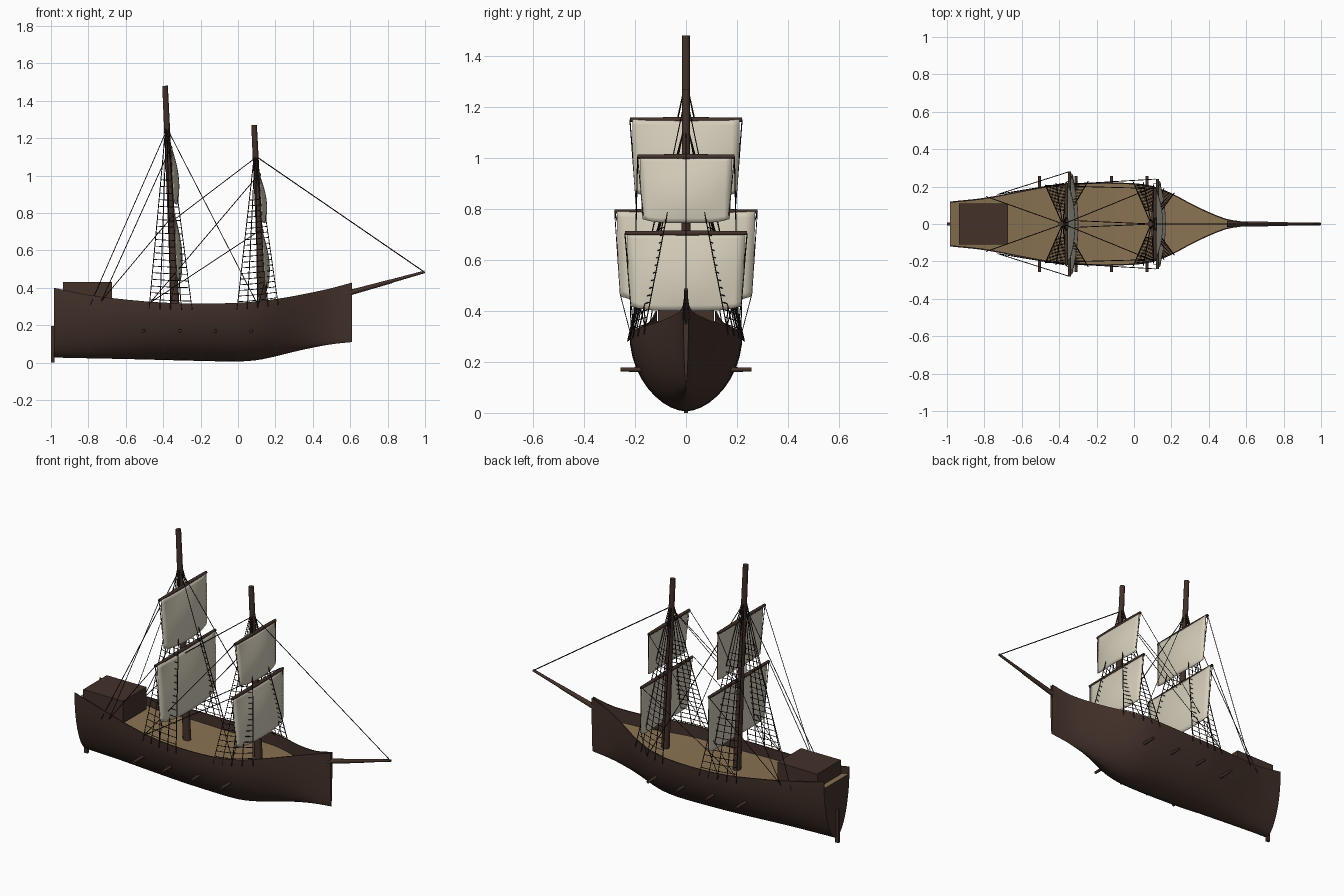
import bpy, bmesh, math
from mathutils import Vector

cube = bpy.data.objects.get("Cube")
if cube:
    bpy.data.objects.remove(cube, do_unlink=True)


def material(name, rgb):
    m = bpy.data.materials.new(name)
    m.use_nodes = True
    m.diffuse_color = (*rgb, 1)
    m.node_tree.nodes["Principled BSDF"].inputs["Base Color"].default_value = (*rgb, 1)
    return m


WOOD = material("dark brown wood", (0.056, 0.031, 0.023))
DECK = material("tan deck", (0.25, 0.17, 0.085))
CANVAS = material("cream canvas", (0.66, 0.61, 0.49))
ROPE = material("dark rope", (0.020, 0.011, 0.009))


def finish(name, bm, mats, smooth=True):
    bmesh.ops.recalc_face_normals(bm, faces=bm.faces)
    me = bpy.data.meshes.new(name)
    bm.to_mesh(me)
    bm.free()
    ob = bpy.data.objects.new(name, me)
    bpy.context.collection.objects.link(ob)
    for m in mats:
        me.materials.append(m)
    if smooth:
        bpy.ops.object.select_all(action='DESELECT')
        ob.select_set(True)
        bpy.context.view_layer.objects.active = ob
        bpy.ops.object.shade_smooth_by_angle(angle=math.radians(40))
    return ob


def bars(name, items, mat, sides=4):
    """Tapered round bars, each given as start, end, start radius, end radius."""
    bm = bmesh.new()
    for a, b, r1, r2 in items:
        a, b = Vector(a), Vector(b)
        geo = bmesh.ops.create_cone(bm, cap_ends=True, segments=sides,
                                    radius1=r1, radius2=r2, depth=(b - a).length)
        turn = (b - a).to_track_quat('Z', 'Y').to_matrix().to_4x4()
        turn.translation = (a + b) / 2
        bmesh.ops.transform(bm, matrix=turn, verts=geo["verts"])
    return finish(name, bm, [mat], sides > 4)


def box(name, lo, hi, mat):
    bm = bmesh.new()
    geo = bmesh.ops.create_cube(bm, size=1)
    for v in geo["verts"]:
        v.co = [l + (c + 0.5) * (h - l) for c, l, h in zip(v.co, lo, hi)]
    return finish(name, bm, [mat], False)


# Hull stations: x, half width, keel height, rail height
STATIONS = [(-0.985, 0.12, 0.027, 0.40), (-0.8, 0.14, 0.023, 0.362), (-0.6, 0.178, 0.019, 0.337),
            (-0.4, 0.212, 0.014, 0.321), (-0.2, 0.222, 0.009, 0.315), (0.0, 0.218, 0.006, 0.32),
            (0.1, 0.203, 0.013, 0.328), (0.2, 0.165, 0.033, 0.34), (0.3, 0.112, 0.058, 0.356),
            (0.4, 0.064, 0.08, 0.376), (0.5, 0.026, 0.098, 0.398), (0.61, 0.010, 0.11, 0.428)]


def station(x):
    """Smoothly interpolated hull station."""
    i = max(k for k in range(len(STATIONS) - 1) if STATIONS[k][0] <= x + 1e-6)
    p = [STATIONS[min(max(i + k, 0), len(STATIONS) - 1)] for k in (-1, 0, 1, 2)]
    h = p[2][0] - p[1][0]
    t = (x - p[1][0]) / h
    out = []
    for c in (1, 2, 3):
        m1 = (p[2][c] - p[0][c]) / (p[2][0] - p[0][0]) * h
        m2 = (p[3][c] - p[1][c]) / (p[3][0] - p[1][0]) * h
        out.append((2*t**3 - 3*t*t + 1) * p[1][c] + (t**3 - 2*t*t + t) * m1
                   + (3*t*t - 2*t**3) * p[2][c] + (t**3 - t*t) * m2)
    return out


# Hull with bulwarks and deck, lofted along x
bm = bmesh.new()
rings, N = [], 20
for i in range(41):
    x = -0.985 + 1.595 * i / 40
    w, low, top = station(x)
    pts = []
    for k in range(N + 1):
        a = math.pi * (k / N - 0.5)
        y = math.copysign(abs(math.sin(a)) ** 1.12, a) * w
        pts.append((x, y, low + (top - low) * (1 - math.cos(a))))
    inner = max(w - 0.007, w * 0.3)
    deck = top - 0.04 - 0.04 * (i / 40) ** 0.7
    pts += [(x, inner, top), (x, inner, deck), (x, -inner, deck), (x, -inner, top)]
    rings.append([bm.verts.new(p) for p in pts])
count = len(rings[0])
for r, s in zip(rings, rings[1:]):
    for k in range(count):
        n = (k + 1) % count
        f = bm.faces.new((r[k], r[n], s[n], s[k]))
        f.material_index = 1 if k == N + 2 else 0
bm.faces.new(rings[0])
bm.faces.new(rings[-1])
finish("hull", bm, [WOOD, DECK])

box("rudder", (-1.0, -0.007, 0.0), (-0.98, 0.007, 0.195), WOOD)
box("stern_cabin", (-0.935, -0.11, 0.30), (-0.675, 0.11, 0.43), WOOD)
bars("bowsprit", [((0.5, 0, 0.347), (0.82, 0, 0.435), 0.016, 0.011),
                  ((0.8, 0, 0.43), (0.998, 0, 0.485), 0.010, 0.007)], WOOD, 10)
bars("guns", [((x, s * 0.15, 0.17), (x, s * 0.257, 0.17), 0.010, 0.008)
              for x in (-0.505, -0.31, -0.12, 0.07) for s in (-1, 1)], WOOD, 10)


def sail(name, x, top, bottom, half):
    """Curved sail hanging from a yard, billowing forward."""
    bm = bmesh.new()
    n = 14
    grid = []
    for j in range(n + 1):
        v = j / n
        row = []
        for i in range(n + 1):
            u = 2 * i / n - 1
            drop = v * (top - bottom) * (1 - 0.06 * u ** 4)
            push = 0.012 * v + 0.032 * math.sin(math.pi * 0.8 * v) * (1 - u * u)
            row.append(bm.verts.new((x + push, u * half * (1 - 0.05 * v * v), top - drop)))
        grid.append(row)
    for a, b in zip(grid, grid[1:]):
        for i in range(n):
            bm.faces.new((a[i], a[i + 1], b[i + 1], b[i]))
    ob = finish(name, bm, [CANVAS])
    mod = ob.modifiers.new("cloth thickness", 'SOLIDIFY')
    mod.thickness = 0.004


def rigging(name, foot, head, yards, split, peak, spread):
    """One mast with its yards, sails, shrouds and ratlines."""
    foot, head = Vector(foot), Vector(head)

    def at(z):
        return foot.lerp(head, (z - foot.z) / (head.z - foot.z))

    bars(name + "_mast", [(foot, at(split + 0.02), 0.023, 0.018),
                          (at(split - 0.06), head, 0.018, 0.015)], WOOD, 12)
    ropes = []
    for label, (z, half, bottom) in zip(("lower", "upper"), yards):
        x = at(z).x + 0.013
        bars(f"{name}_{label}_yard", [((x, 0, z), (x, s * half, z), 0.011, 0.008)
                                      for s in (-1, 1)], WOOD, 10)
        sail(f"{name}_{label}_sail", x + 0.004, z, bottom, half - 0.01)
        for s in (-1, 1):
            corner = (x + 0.016, s * (half - 0.022), bottom + 0.03)
            ropes.append(((x, s * half, z), corner, 0.002, 0.002))
            if label == "lower":
                ropes.append((corner, (x - 0.02, s * 0.215, 0.3), 0.002, 0.002))
    for s in (-1, 1):
        # Shrouds run from the rail to the topmast
        shrouds = []
        for k in range(5):
            x = spread[0] + (spread[1] - spread[0]) * k / 4
            w, low, rail = station(x)
            base = Vector((x, s * (w + 0.008), rail - 0.035))
            tip = at(peak) + Vector((0.004 * (k - 2), s * 0.012, 0))
            shrouds.append((base, tip))
            ropes.append((base, tip, 0.0026, 0.0026))
        # Ratlines tie the shrouds together
        for t in [0.05 + 0.037 * k for k in range(19)]:
            for (a, b), (c, d) in zip(shrouds, shrouds[1:]):
                ropes.append((a.lerp(b, t), c.lerp(d, t), 0.002, 0.002))
    bars(name + "_shrouds", ropes, ROPE)


rigging("main", (-0.332, 0, 0.23), (-0.39, 0, 1.48),
        [(0.79, 0.28, 0.435), (1.15, 0.22, 0.845)], 0.87, 1.25, (-0.475, -0.245))
rigging("fore", (0.135, 0, 0.25), (0.086, 0, 1.27),
        [(0.705, 0.24, 0.40), (1.005, 0.19, 0.745)], 0.73, 1.1, (-0.005, 0.215))

# Stays and braces, mirrored across the centre line
stays = [((0.1, 0, 1.1), (0.995, 0, 0.485), 0.0028, 0.0028)]
for s in (-1, 1):
    for a, b in [((-0.378, 0, 1.25), (-0.79, s * 0.147, 0.31)),
                 ((-0.36, s * 0.22, 1.15), (-0.73, s * 0.158, 0.33)),
                 ((-0.345, s * 0.28, 0.79), (-0.73, s * 0.158, 0.33)),
                 ((-0.378, 0, 1.25), (0.1, s * 0.195, 0.32)),
                 ((0.1, 0, 1.1), (-0.36, s * 0.02, 0.75)),
                 ((0.11, s * 0.19, 1.005), (-0.47, s * 0.205, 0.32)),
                 ((0.115, s * 0.24, 0.705), (-0.47, s * 0.205, 0.32))]:
        stays.append((a, b, 0.0022, 0.0022))
bars("stays", stays, ROPE)
